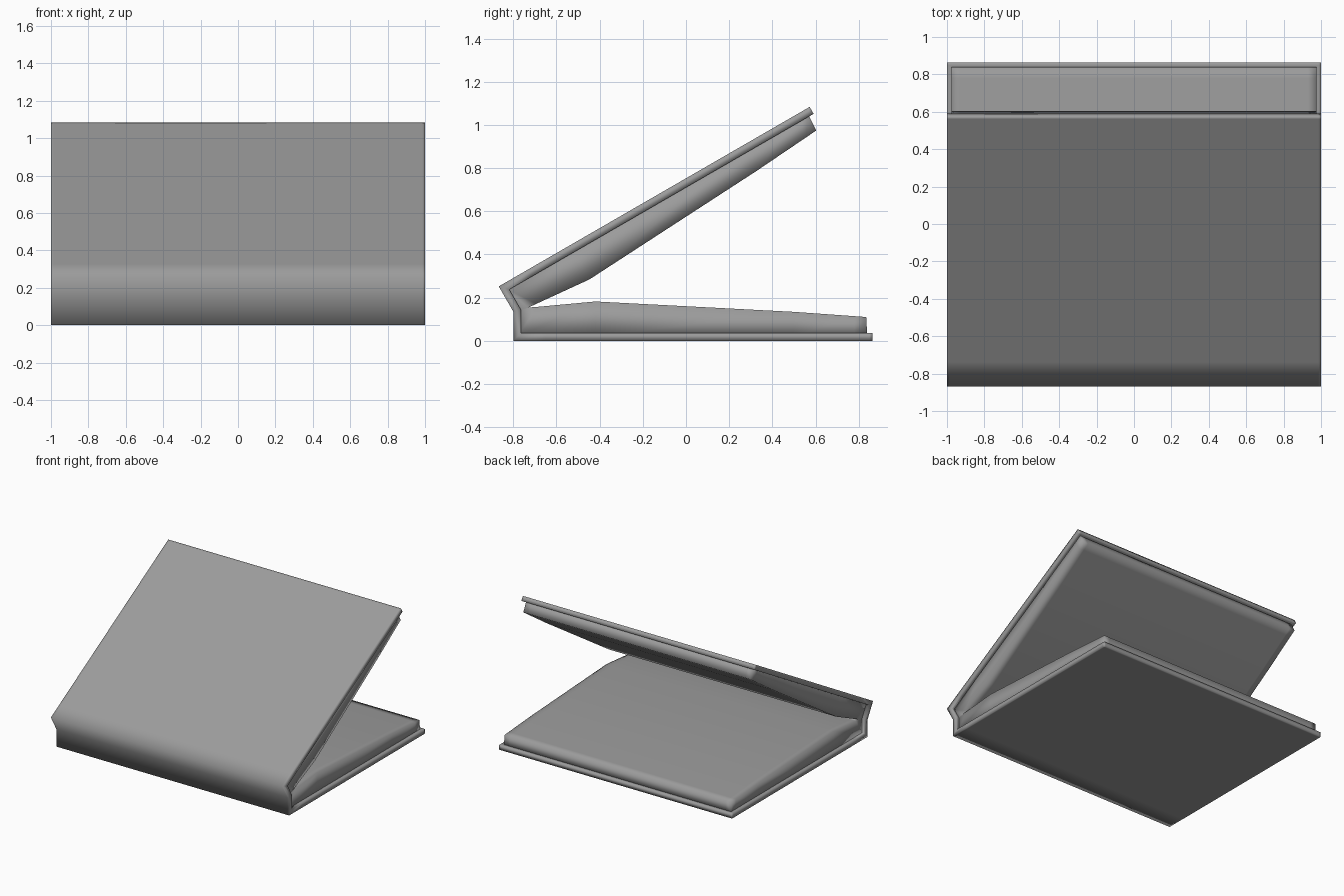
import bpy, bmesh
from math import cos, sin, radians

if "Cube" in bpy.data.objects:
    bpy.data.objects.remove(bpy.data.objects["Cube"])

HINGE = (-0.80, 0.135)   # fold point on the outside of the spine
FOLD = radians(30)       # opening angle between the covers

# Mid grey shared by cover and pages
grey = bpy.data.materials.new("mid_grey")
grey.diffuse_color = (0.33, 0.33, 0.33, 1)
grey.use_nodes = True
grey.node_tree.nodes["Principled BSDF"].inputs["Base Color"].default_value = grey.diffuse_color


def reflect(p):
    """Mirror a (y, z) point across the fold line at half the opening angle."""
    y, z = p[0] - HINGE[0], p[1] - HINGE[1]
    return (HINGE[0] + y * cos(FOLD) + z * sin(FOLD),
            HINGE[1] + y * sin(FOLD) - z * cos(FOLD))


def folded_slab(name, half, xs):
    """Solid from (outer, inner) point pairs running from fold to free edge,
    mirrored over the fold and swept through the x positions."""
    pairs = [(reflect(a), reflect(b)) for a, b in reversed(half[1:])] + half
    ring = [a for a, b in pairs] + [b for a, b in reversed(pairs)]
    n, m = len(ring), len(pairs)
    bm = bmesh.new()
    rows = [[bm.verts.new((x, y, z)) for y, z in ring] for x in xs]
    for r0, r1 in zip(rows, rows[1:]):
        for i in range(n):
            j = (i + 1) % n
            bm.faces.new((r0[i], r0[j], r1[j], r1[i]))
    for row in (rows[0], rows[-1]):
        for i in range(m - 1):
            bm.faces.new((row[i], row[i + 1], row[n - 2 - i], row[n - 1 - i]))
    bmesh.ops.recalc_face_normals(bm, faces=bm.faces)
    for f in bm.faces:
        f.smooth = True
    mesh = bpy.data.meshes.new(name)
    bm.to_mesh(mesh)
    bm.free()
    mesh.materials.append(grey)
    obj = bpy.data.objects.new(name, mesh)
    bpy.context.collection.objects.link(obj)
    return obj


# Cover: spine half, corner, support loops, free edge
folded_slab("book_cover", [
    (HINGE, (-0.765, 0.144)),
    ((-0.80, 0.0), (-0.765, 0.037)),
    ((-0.65, 0.0), (-0.65, 0.037)),
    ((0.85, 0.0), (0.85, 0.037)),
    ((0.863, 0.0), (0.863, 0.037)),
], (-1, -0.985, 0.985, 1))

# Page blocks: gutter, rise to the crest, slope down to the fore edge
folded_slab("page_blocks", [
    ((-0.78, 0.140), (-0.73, 0.154)),
    ((-0.78, 0.020), (-0.69, 0.157)),
    ((-0.42, 0.020), (-0.42, 0.182)),
    ((0.50, 0.020), (0.50, 0.134)),
    ((0.78, 0.020), (0.78, 0.114)),
    ((0.84, 0.020), (0.835, 0.110)),
], (-0.975, -0.93, 0.93, 0.975))
